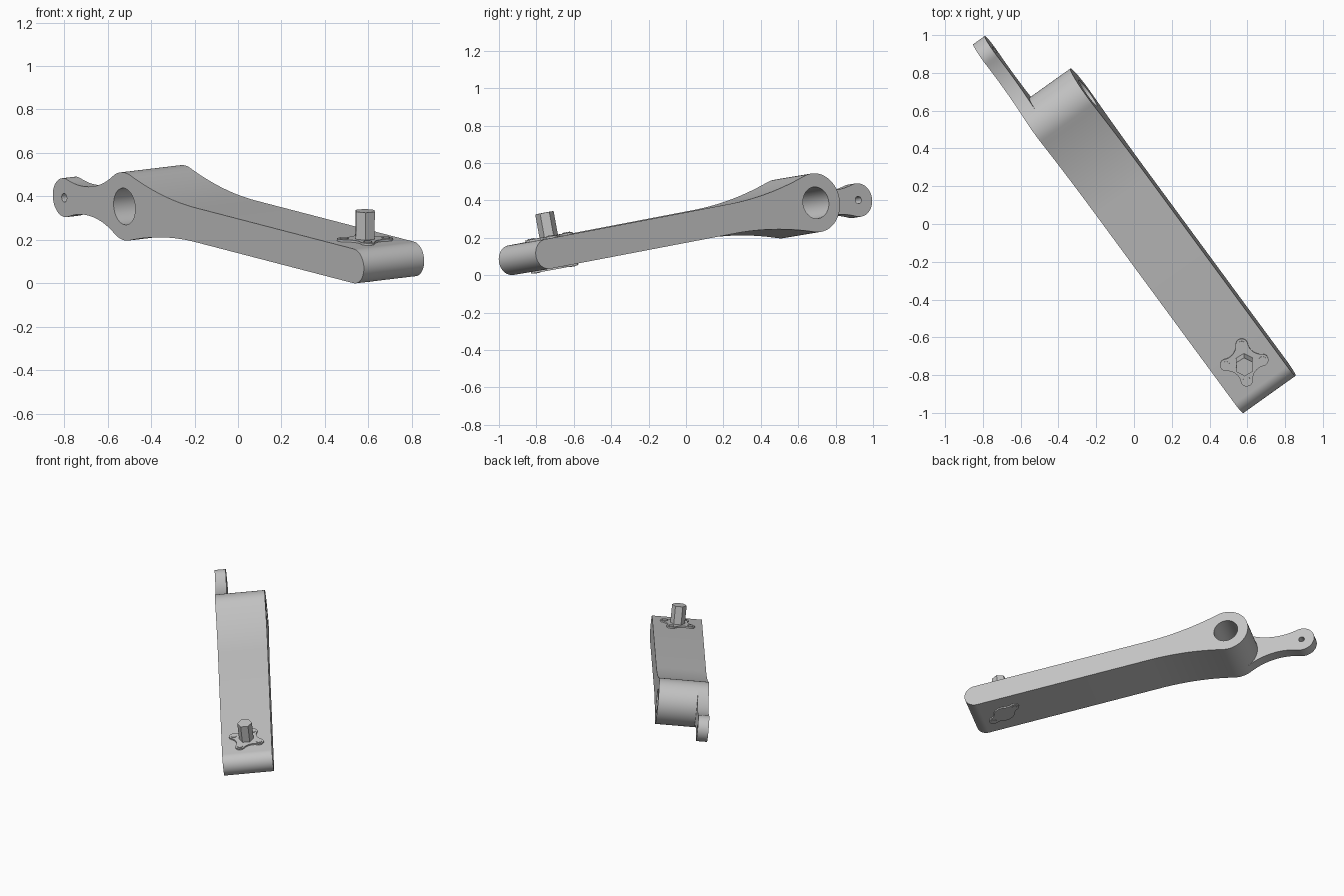
import bpy, bmesh, math
from mathutils import Vector, Matrix

if "Cube" in bpy.data.objects:
    bpy.data.objects.remove(bpy.data.objects["Cube"])

# Frame of the tilted arm: X along arm, Y out of its top face, W across its width
WIDTH, TAB_W = 0.342, 0.075
W = Vector((0.275, 0.196, 0.033)).normalized()
u = Vector((-W.y, W.x, 0)).normalized()
v = W.cross(u)
tilt = math.radians(8.8)
X = u * math.cos(tilt) + v * math.sin(tilt)
Y = W.cross(X)
ORIGIN = Vector((0.532, -0.936, 0.08))


def frame(a, b, c, o):
    return Matrix((a, b, c)).transposed().to_4x4() if o is None else \
        Matrix.Translation(o) @ Matrix((a, b, c)).transposed().to_4x4()


ARM = frame(X, Y, W, ORIGIN)

metal = bpy.data.materials.new("grey metal")
metal.diffuse_color = (0.55, 0.55, 0.55, 1)
metal.use_nodes = True
metal.node_tree.nodes["Principled BSDF"].inputs["Base Color"].default_value = metal.diffuse_color


def arc(c, r, a0, a1, n=24):
    return [(c[0] + r * math.cos(a0 + (a1 - a0) * i / n),
             c[1] + r * math.sin(a0 + (a1 - a0) * i / n)) for i in range(n + 1)]


def angle(p, q):
    return math.atan2(q[1] - p[1], q[0] - p[0])


def fillet(c1, r1, c2, r2, r):
    """Centre of a circle of radius r touching both circles, right of c1->c2."""
    c1, c2 = Vector(c1), Vector(c2)
    d = (c2 - c1).length
    e = (c2 - c1) / d
    A, B = r1 + r, r2 + r
    t = (d * d + A * A - B * B) / (2 * d)
    return c1 + e * t + Vector((e.y, -e.x)) * math.sqrt(A * A - t * t)


def turn(c, r, p, q, ccw, n=20):
    """Arc on circle c from the direction of p to the direction of q."""
    a0, a1 = angle(c, p), angle(c, q)
    if ccw and a1 < a0:
        a1 += 2 * math.pi
    if not ccw and a1 > a0:
        a1 -= 2 * math.pi
    return arc(c, r, a0, a1, n)


def prism(name, pts, z0, z1, matrix):
    clean = [p for i, p in enumerate(pts)
             if (Vector(p) - Vector(pts[i - 1])).length > 1e-5]
    bm = bmesh.new()
    f = bm.faces.new([bm.verts.new((p[0], p[1], z0)) for p in clean])
    top = bmesh.ops.extrude_face_region(bm, geom=[f])
    bmesh.ops.translate(bm, vec=(0, 0, z1 - z0),
                        verts=[g for g in top["geom"] if isinstance(g, bmesh.types.BMVert)])
    bmesh.ops.recalc_face_normals(bm, faces=bm.faces)
    bm.transform(matrix)
    me = bpy.data.meshes.new(name)
    bm.to_mesh(me)
    bm.free()
    me.materials.append(metal)
    ob = bpy.data.objects.new(name, me)
    bpy.context.collection.objects.link(ob)
    return ob


def select(ob):
    bpy.ops.object.select_all(action='DESELECT')
    ob.select_set(True)
    bpy.context.view_layer.objects.active = ob


def smooth(ob):
    select(ob)
    bpy.ops.object.shade_smooth_by_angle(angle=math.radians(30))


def boolean(ob, tool, op):
    m = ob.modifiers.new(op, 'BOOLEAN')
    m.operation, m.solver, m.object = op, 'EXACT', tool
    select(ob)
    bpy.ops.object.modifier_apply(modifier=m.name)
    bpy.data.objects.remove(tool)


def circle(c, r, n=40):
    return arc(c, r, 0, 2 * math.pi, n)[:-1]


# Arm: rounded end, straight bar, flared blend into the large boss
H, RB = 0.08, 0.158
end, boss = (0, 0), (1.80, 0)
start = 1.24
d = boss[0] - start
R = (d * d + H * H - RB * RB) / (2 * (RB - H))
low, high = (start, -H - R), (start, H + R)
pts = arc(end, H, math.pi / 2, 1.5 * math.pi)
pts += arc(low, R, math.pi / 2, angle(low, boss), 16)
pts += turn(boss, RB, low, high, True, 40)
pts += arc(high, R, angle(high, boss), -math.pi / 2, 16)
arm = prism("crank_arm", pts, 0, WIDTH, ARM)

# Thin tab waisted between the boss and a small round eye
eye, RE, RF = (2.272, -0.032), 0.09, 0.43
f1 = fillet(boss, RB, eye, RE, RF)
f2 = fillet(eye, RE, boss, RB, RF)
pts = turn(f1, RF, boss, eye, False)
pts += turn(eye, RE, f1, f2, True, 32)
pts += turn(f2, RF, eye, boss, False)
pts += [(boss[0], 0.03), (boss[0], -0.03)]
boolean(arm, prism("tab", pts, 0, TAB_W, ARM), 'UNION')

# Bores through the boss and the eye
for c, r in ((boss, 0.085), (eye, 0.02)):
    boolean(arm, prism("bore_cutter", circle(c, r), -0.1, WIDTH + 0.1, ARM), 'DIFFERENCE')
smooth(arm)


def pad_frame(normal, degrees):
    a = math.radians(degrees)
    x = Vector((math.cos(a), math.sin(a), 0))
    x = (x - normal * x.dot(normal)).normalized()
    return frame(x, normal.cross(x), normal,
                 ORIGIN + X * 0.15 + W * WIDTH / 2 + normal * H)


# Four-lobed mounting plate with rivets on the top face
RL, DL = 0.032, 0.097
top = pad_frame(Y, 8)
lobes = [(DL * math.cos(i * math.pi / 2), DL * math.sin(i * math.pi / 2)) for i in range(4)]
gaps = [fillet(lobes[i], RL, lobes[(i + 1) % 4], RL, 0.073) for i in range(4)]
pts = []
for i in range(4):
    pts += turn(lobes[i], RL, gaps[i - 1], gaps[i], True, 16)
    pts += turn(gaps[i], 0.073, lobes[i], lobes[(i + 1) % 4], False, 10)
smooth(prism("top_plate", pts, -0.01, 0.01, top))
for i, c in enumerate(lobes):
    smooth(prism(f"top_rivet_{i + 1}", circle(c, 0.02, 24), 0, 0.014, top))

# Hexagonal drive pin
hexagon = [(0.05 * math.cos(math.radians(32 + 60 * k)),
            0.05 * math.sin(math.radians(32 + 60 * k))) for k in range(6)]
prism("hex_pin", hexagon, -0.01, 0.138, pad_frame(Y, 0))

# Two-lobed plate with rivets on the underside
under = pad_frame(-Y, 98)
RC, RG = 0.072, 0.05
pts = []
for c in ((DL, 0), (-DL, 0)):
    g_in = fillet((0, 0), RC, c, RL, RG)
    g_out = fillet(c, RL, (0, 0), RC, RG)
    g_next = fillet((0, 0), RC, (-c[0], 0), RL, RG)
    pts += turn(g_in, RG, (0, 0), c, False, 10)
    pts += turn(c, RL, g_in, g_out, True, 16)
    pts += turn(g_out, RG, c, (0, 0), False, 10)
    pts += turn((0, 0), RC, g_out, g_next, True, 12)
smooth(prism("under_plate", pts, -0.01, 0.01, under))
for i, c in enumerate(((DL, 0), (-DL, 0))):
    smooth(prism(f"under_rivet_{i + 1}", circle(c, 0.017, 24), 0, 0.013, under))
